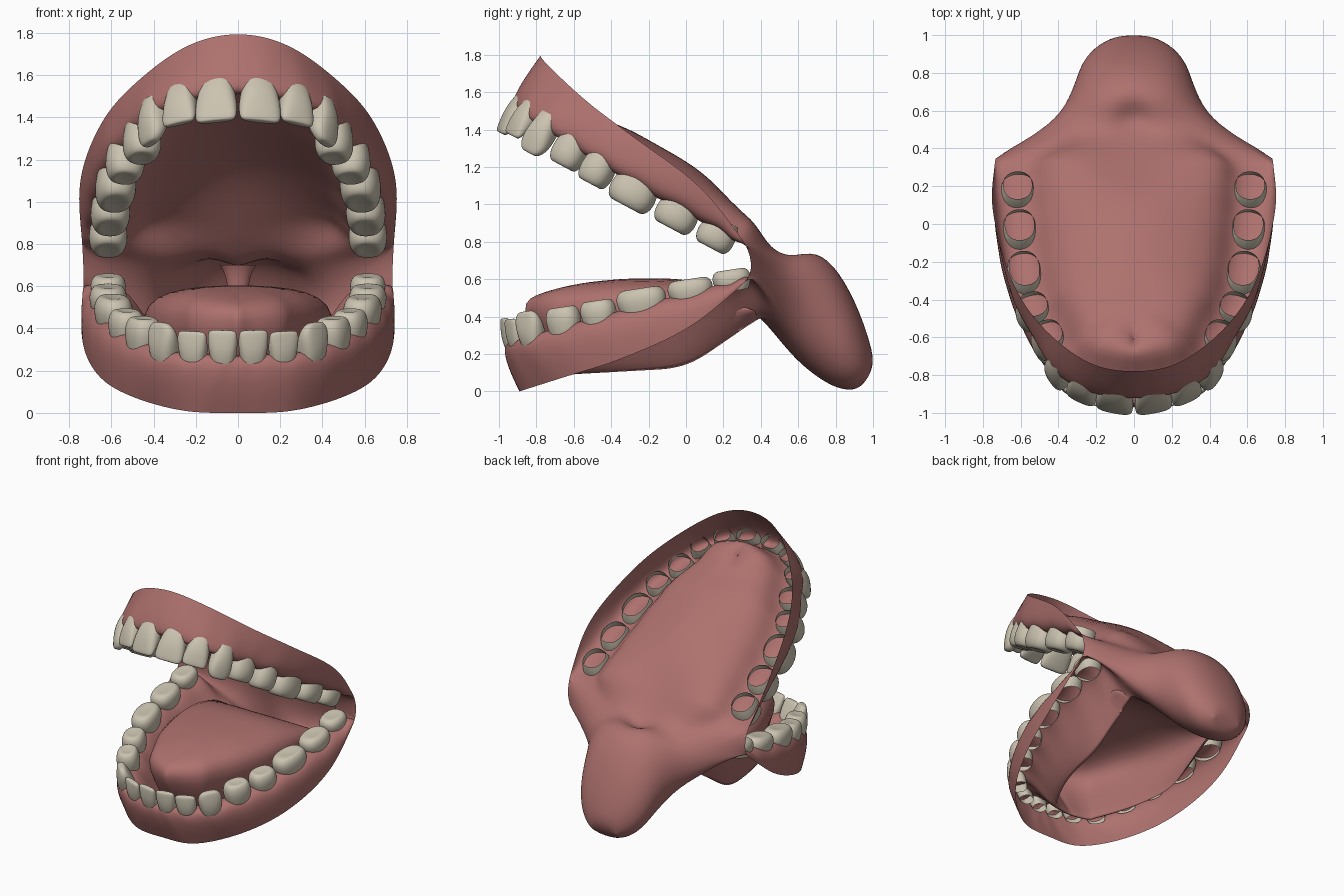
import bpy, bmesh, math
from mathutils import Vector as V

if "Cube" in bpy.data.objects:
    bpy.data.objects.remove(bpy.data.objects["Cube"])


def material(name, rgb):
    m = bpy.data.materials.new(name)
    m.diffuse_color = (*rgb, 1)
    m.use_nodes = True
    m.node_tree.nodes["Principled BSDF"].inputs["Base Color"].default_value = m.diffuse_color
    return m


GUM = material("gum pink", (0.42, 0.165, 0.155))
ENAMEL = material("tooth ivory", (0.60, 0.55, 0.44))


def spline(pts, s):
    """Catmull-Rom through pts, s in 0..1, mirrored in x at the start."""
    pts = [V(p) for p in pts]
    f = s * (len(pts) - 1)
    i = min(int(f), len(pts) - 2)
    t = f - i
    b, c = pts[i], pts[i + 1]
    a = pts[i - 1] if i else V((-c.x, c.y, c.z))
    d = pts[i + 2] if i + 2 < len(pts) else c * 2 - b
    return 0.5 * (2 * b + (c - a) * t + (2 * a - 5 * b + 4 * c - d) * t * t
                  + (3 * b - a - 3 * c + d) * t ** 3)


def inward(path, s):
    """Horizontal normal of the dental arch, pointing into the mouth."""
    if s < 0.001:
        return V((0, 1, 0))
    d = spline(path, min(1, s + 0.02)) - spline(path, s - 0.02)
    return V((-d.y, d.x, 0)).normalized()


def finish(name, bm, mat, levels, merge):
    bmesh.ops.recalc_face_normals(bm, faces=bm.faces)
    me = bpy.data.meshes.new(name)
    bm.to_mesh(me)
    bm.free()
    me.materials.append(mat)
    for p in me.polygons:
        p.use_smooth = True
    ob = bpy.data.objects.new(name, me)
    bpy.context.collection.objects.link(ob)
    mod = ob.modifiers.new("mirror", 'MIRROR')
    mod.use_mirror_merge = merge
    mod.merge_threshold = 0.0005
    sub = ob.modifiers.new("smooth", 'SUBSURF')
    sub.levels = sub.render_levels = levels
    return ob


# Teeth of one side: gumline centre x, y, z, then width, thickness, crown height
UPPER = [(.10, -.88, 1.53, .20, .12, .175), (.27, -.835, 1.50, .17, .12, .155),
         (.393, -.74, 1.43, .165, .15, .175), (.455, -.59, 1.34, .19, .18, .15),
         (.535, -.44, 1.245, .185, .185, .15), (.58, -.25, 1.125, .26, .195, .15),
         (.605, -.02, 1.0, .235, .19, .14), (.615, .19, .885, .21, .185, .13)]
LOWER = [(.07, -.925, .25, .14, .10, .14), (.21, -.895, .25, .145, .10, .135),
         (.345, -.815, .27, .165, .13, .155), (.45, -.645, .32, .19, .16, .13),
         (.53, -.46, .37, .195, .165, .115), (.59, -.23, .435, .27, .18, .115),
         (.615, .03, .50, .245, .18, .10), (.615, .25, .56, .205, .17, .09)]
UP_PATH = [(0, -.89, 1.53)] + [t[:3] for t in UPPER] + [(.62, .32, .81)]
LO_PATH = [(0, -.93, .25)] + [t[:3] for t in LOWER] + [(.62, .36, .59)]
# Free gum rims and midlines of palate and tongue
UP_RIM = [(0, -.78, 1.795), (.25, -.73, 1.735), (.50, -.53, 1.55),
          (.655, -.28, 1.36), (.75, .08, 1.09), (.735, .34, .76)]
LO_RIM = [(0, -.89, .0), (.26, -.86, .01), (.51, -.64, .08),
          (.665, -.33, .18), (.74, .03, .35), (.73, .36, .62)]
PALATE = [(0, -.60, 1.50), (0, -.5, 1.48), (0, -.38, 1.43),
          (0, -.18, 1.345), (0, .10, 1.17), (0, .36, .85)]
TONGUE = [(0, -.58, .57), (0, -.5, .585), (0, -.38, .60),
          (0, -.2, .61), (0, .05, .59), (0, .36, .43)]
UP_AXIS = V((0, .47, .88)).normalized()      # root direction, upper jaw
LO_AXIS = V((0, .15, -.98)).normalized()     # root direction, lower jaw


def gumline(p, n, s, axis):
    """Outer and inner gum edge, scalloped towards the crowns between teeth."""
    between = .5 - .5 * math.cos(math.tau * s * 9)
    lift = axis * -(.015 + .035 * between)
    out = .055 + .04 * min(1, s * 1.6) - .012 * between
    return p - n * out + lift, p + n * .085 + lift


def upper_section(s):
    p, n, rim, c = spline(UP_PATH, s), inward(UP_PATH, s), spline(UP_RIM, s), spline(PALATE, s)
    g, inner = gumline(p, n, s, UP_AXIS)
    side = p + n * .15 + UP_AXIS * .10
    return [rim, (rim + g) / 2 - n * .015, g, inner, side,
            side.lerp(c, .45) + UP_AXIS * .025, c]


def lower_section(s):
    p, n, rim, c = spline(LO_PATH, s), inward(LO_PATH, s), spline(LO_RIM, s), spline(TONGUE, s)
    g, inner = gumline(p, n, s, LO_AXIS)
    floor = p + n * .32                      # fold under the tongue
    floor.z = .03 + .30 * max(0, floor.y / .36)
    slope = p + n * .19
    slope.z = (floor.z + p.z) / 2 - .03
    edge = p + n * (.02 + .10 * min(1, s * 2.5))
    edge.z = .43 + .03 * s
    top = edge.lerp(c, .24)
    top.z = c.z - .05 + .03 * min(1, s * 2)
    return [rim, (rim + g) / 2 - n * .02, g, inner, slope, floor, edge, top, c]


# Mouth lining: gums, palate, tongue, cheeks and throat as one mirrored sheet
bm = bmesh.new()


def add_row(points):
    return [bm.verts.new((max(0, q.x), q.y, q.z)) for q in points]


def bridge(a, b):
    for i in range(len(a) - 1):
        bm.faces.new((a[i], a[i + 1], b[i + 1], b[i]))


N = 18
ends = []
for section in (upper_section, lower_section):
    rows = [add_row(section(k / N)) for k in range(N + 1)]
    for a, b in zip(rows, rows[1:]):
        bridge(a, b)
    ends.append(rows[-1])
prev = ends[0][::-1] + ends[1]
# throat rings: top y, z, bottom y, z, half width
for ty, tz, by, bz, w in [(.45, .77, .42, .37, .59), (.56, .73, .51, .26, .44),
                          (.66, .765, .60, .155, .36), (.79, .69, .72, .06, .31),
                          (.91, .48, .81, .015, .275), (.99, .25, .88, .005, .20),
                          (1.01, .13, .94, .02, .10)]:
    ring = []
    last = len(prev) - 1
    for j in range(last + 1):
        a = math.pi * j / last
        f = (1 - math.cos(a)) / 2
        x = w * abs(math.sin(a)) ** .9 if 0 < j < last else 0
        ring.append(V((x, ty + (by - ty) * f, tz + (bz - tz) * f)))
    if ty == .56:
        ring[0].z -= .09                     # dimple above the uvula
    row = add_row(ring)
    bridge(prev, row)
    prev = row
for i in range(len(prev) // 2):              # close the throat end
    j = len(prev) - 1 - i
    if j - i > 2:
        bm.faces.new((prev[i], prev[i + 1], prev[j - 1], prev[j]))
    elif j - i == 2:
        bm.faces.new((prev[i], prev[i + 1], prev[j]))
finish("mouth_lining", bm, GUM, 2, True)


# Teeth: open-rooted cups made of rounded rings (height, width, thickness)
FRONT = [(-.3, .74, .85), (0, .86, 1), (.4, 1.02, .92), (.8, 1.05, .6), (1.04, .98, .36), (1.05, .5, .15)]
BACK = [(-.25, .82, .85), (0, .94, .95), (.45, 1.06, 1.05), (.82, 1.0, .96), (1.06, .75, .70), (.98, .35, .32)]


def build_teeth(name, table, path, root):
    bm = bmesh.new()
    for i, (x, y, z, w, t, h) in enumerate(table):
        r = -inward(path, (i + 1) / 9)
        r = (r - root * r.dot(root)).normalized()
        tang = root.cross(r)
        power = .75 if i < 3 else .85
        prev = None
        for k, (f, sw, st) in enumerate(FRONT if i < 3 else BACK):
            if i == 2 and k > 3:
                sw *= .68                    # pointed canine
            c = V((x, y, z)) - root * h * f
            if i < 3:
                c += r * .025 * f
            ring = []
            for j in range(12):
                a = math.tau * j / 12
                ca, sa = math.cos(a), math.sin(a)
                u = math.copysign(abs(ca) ** power, ca) * w / 2 * sw
                v = math.copysign(abs(sa) ** power, sa) * t / 2 * st
                ring.append(bm.verts.new(c + tang * u + r * v))
            if prev:
                for j in range(12):
                    m = (j + 1) % 12
                    bm.faces.new((prev[j], prev[m], ring[m], ring[j]))
            prev = ring
        bm.faces.new(prev)
    finish(name, bm, ENAMEL, 2, False)


build_teeth("upper_teeth", UPPER, UP_PATH, UP_AXIS)
build_teeth("lower_teeth", LOWER, LO_PATH, LO_AXIS)

# Uvula: half rings tapering down from the soft palate
bm = bmesh.new()
prev = None
for y, z, rad in [(.54, .70, .09), (.54, .67, .07), (.54, .61, .052), (.54, .55, .05), (.54, .50, .025)]:
    row = add_row([V((rad * math.sin(math.pi * j / 6), y - rad * .7 * math.cos(math.pi * j / 6), z))
                   for j in range(7)])
    row[0].co.x = row[-1].co.x = 0
    if prev:
        bridge(prev, row)
    prev = row
bm.faces.new(prev)
finish("uvula", bm, GUM, 2, True)
